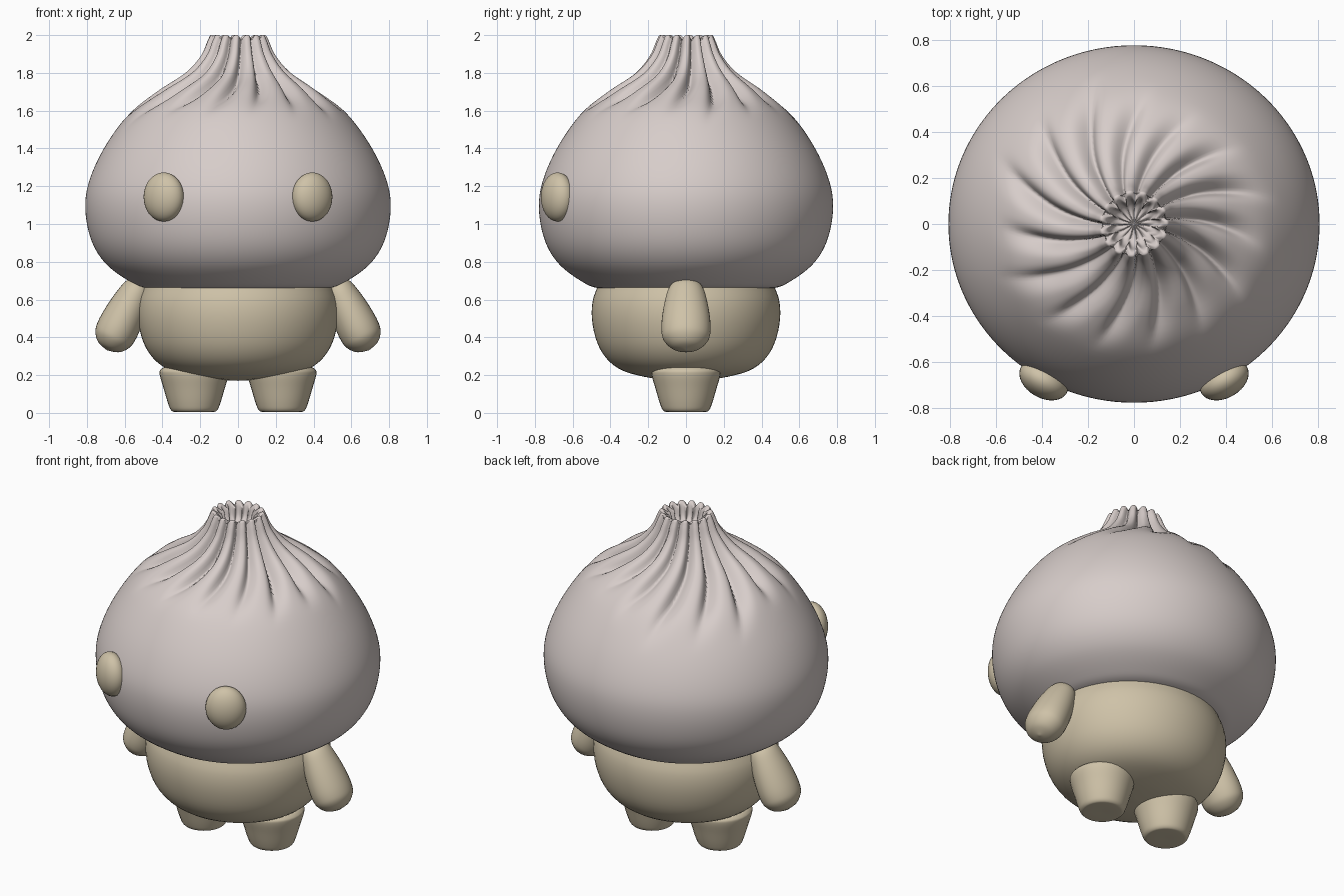
import bpy
import bmesh
import math
import random
from mathutils import Vector

random.seed(4)
cube = bpy.data.objects.get("Cube")
if cube:
    bpy.data.objects.remove(cube)


def material(name, rgb):
    m = bpy.data.materials.new(name)
    m.use_nodes = True
    m.diffuse_color = (*rgb, 1)
    m.node_tree.nodes["Principled BSDF"].inputs["Base Color"].default_value = (*rgb, 1)
    return m


DOUGH = material("pale dough", (0.68, 0.61, 0.59))
CREAM = material("warm cream", (0.62, 0.54, 0.39))


def smooth_profile(points, steps):
    """Catmull-Rom curve through (radius, height) points."""
    pts = [Vector(p) for p in points]
    pts = [pts[0]] + pts + [pts[-1]]
    out = []
    for a, b, c, d in zip(pts, pts[1:], pts[2:], pts[3:]):
        for i in range(steps):
            t = i / steps
            p = (2 * b + (c - a) * t + (2 * a - 5 * b + 4 * c - d) * t ** 2
                 + (3 * b - a - 3 * c + d) * t ** 3) / 2
            out.append(Vector((max(p.x, 0), p.y)))
    return out + [pts[-1]]


def lathe(name, points, mat, segments=48, steps=5, y_scale=1, shape=None):
    """Revolve a profile; shape may push each point in or out."""
    prof = smooth_profile(points, steps)
    bm = bmesh.new()
    rings = []
    for i, p in enumerate(prof):
        tangent = prof[min(i + 1, len(prof) - 1)] - prof[max(i - 1, 0)]
        normal = Vector((tangent.y, -tangent.x)).normalized()
        ring = []
        for k in range(segments):
            ang = math.tau * k / segments
            r, z = shape(p, normal, ang) if shape else p
            ring.append(bm.verts.new((r * math.cos(ang), r * math.sin(ang) * y_scale, z)))
        rings.append(ring)
    for lo, hi in zip(rings, rings[1:]):
        for k in range(segments):
            n = (k + 1) % segments
            bm.faces.new((lo[k], lo[n], hi[n], hi[k]))
    bmesh.ops.remove_doubles(bm, verts=bm.verts, dist=1e-5)
    bmesh.ops.recalc_face_normals(bm, faces=bm.faces)
    mesh = bpy.data.meshes.new(name)
    bm.to_mesh(mesh)
    bm.free()
    mesh.materials.append(mat)
    mesh.shade_smooth()
    obj = bpy.data.objects.new(name, mesh)
    bpy.context.collection.objects.link(obj)
    return obj


# Head: round bun gathered into swirling pleats
PLEATS = 15
reach = [random.uniform(0.58, 0.72) for _ in range(PLEATS)]
depth = [random.uniform(0.045, 0.075) for _ in range(PLEATS)]


def pleat(p, normal, ang):
    r, z = p
    if z < 1.4:
        return r, z
    u = PLEATS * (ang + 0.95 * (r - 0.15)) / math.tau + 0.5
    k = math.floor(u)
    t = (u - k) ** 1.35
    groove = (1 - math.sin(math.pi * t)) ** 1.5
    # blend neighbouring pleats so that each groove stays continuous
    w = u - k
    a, b = k % PLEATS, (k + 1) % PLEATS
    far = reach[a] * (1 - w) + reach[b] * w
    deep = depth[a] * (1 - w) + depth[b] * w
    f = min(max((far - r) / 0.25, 0), 1)
    d = deep * groove * f * f * (3 - 2 * f) * min(r / 0.3, 1)
    return max(r - d * abs(normal.x), 0), z - d * max(normal.y, 0)


lathe("head", [(0, .655), (.3, .655), (.48, .66), (.58, .70), (.7, .79), (.775, .91),
               (.808, 1.07), (.79, 1.22), (.71, 1.40), (.58, 1.58), (.43, 1.7),
               (.28, 1.8), (.2, 1.89), (.163, 1.97), (.145, 2.0), (.12, 1.985),
               (.1, 1.92), (.06, 1.89), (0, 1.89)],
      DOUGH, segments=240, steps=6, y_scale=.963, shape=pleat)

# Body: squat rounded tub tucked under the head
lathe("body", [(0, .17), (.2, .185), (.38, .235), (.485, .34), (.53, .5),
               (.51, .64), (.42, .72), (0, .74)], CREAM, segments=64, y_scale=.94)

for side, sx in (("left", 1), ("right", -1)):
    # Arms: tapered paddles leaning out from the shoulders
    arm = lathe(side + "_arm", [(0, -.11), (.06, -.092), (.098, -.05), (.11, 0), (.108, .08),
                                (.095, .18), (.075, .26), (.04, .3), (0, .31)],
                CREAM, segments=32, y_scale=1.18)
    arm.location = (sx * .645, 0, .43)
    arm.rotation_euler.y = -sx * math.radians(26.6)

    # Legs: stubby cones with a rounded foot edge
    leg = lathe(side + "_leg", [(0, .005), (.09, .005), (.12, .012), (.138, .05), (.162, .13),
                                (.182, .2), (.178, .228), (.14, .245), (0, .25)],
                CREAM, segments=32)
    leg.location.x = sx * .232

    # Eyes: flattened buttons turned to follow the head
    bpy.ops.mesh.primitive_uv_sphere_add(segments=32, ring_count=16, radius=1,
                                         location=(sx * .393, -.68, 1.143))
    eye = bpy.context.object
    eye.name = side + "_eye"
    eye.scale = (.115, .078, .13)
    eye.rotation_euler.z = sx * math.radians(30)
    eye.data.materials.append(CREAM)
    eye.data.shade_smooth()
